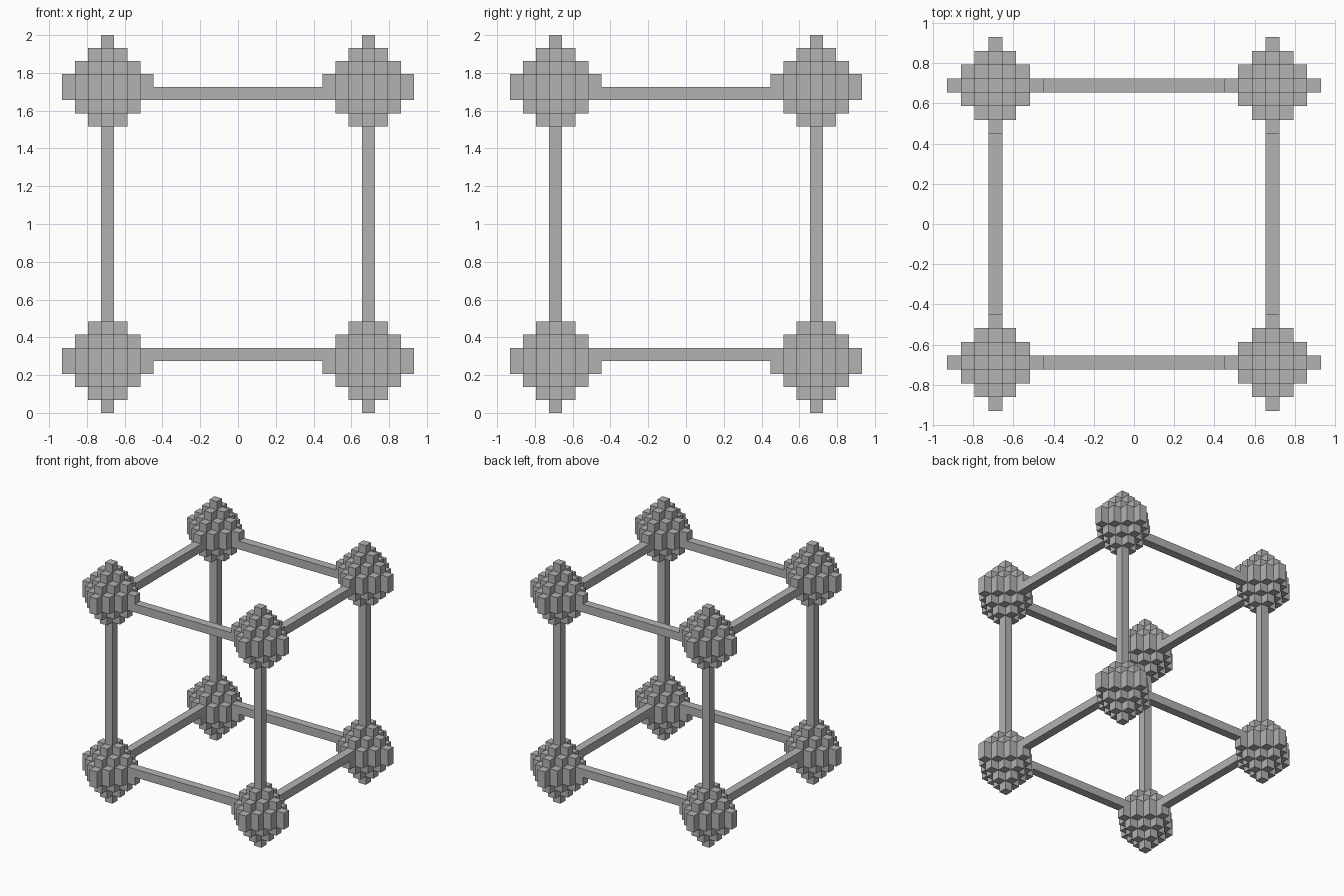
import bpy
import bmesh
from itertools import product
from mathutils import Vector

if "Cube" in bpy.data.objects:
    bpy.data.objects.remove(bpy.data.objects["Cube"], do_unlink=True)

UNIT = 2 / 29            # edge of one block
CORNER = 10 * UNIT       # distance of the corner clusters from the centre axis
LOW, HIGH = 4 * UNIT, 25 * UNIT
LAYERS = (0, 1, 2, 3, 3, 2, 1, 0)   # diamond radius of each layer

grey = bpy.data.materials.new("stone grey")
grey.use_nodes = True
colour = (0.45, 0.45, 0.45, 1)
grey.diffuse_color = colour
grey.node_tree.nodes["Principled BSDF"].inputs["Base Color"].default_value = colour


def add_object(name, mesh, location):
    obj = bpy.data.objects.new(name, mesh)
    obj.location = location
    bpy.context.collection.objects.link(obj)
    return obj


# Blocky octahedron: only the exposed faces of its blocks
def cluster_mesh():
    cells = {(x, y, z)
             for z, r in enumerate(LAYERS)
             for x, y in product(range(-r, r + 1), repeat=2)
             if abs(x) + abs(y) <= r}
    bm = bmesh.new()
    for cell in cells:
        centre = Vector(cell) + Vector((0, 0, 0.5 - len(LAYERS) / 2))
        for axis, side in product(range(3), (-1, 1)):
            normal = Vector((0, 0, 0))
            normal[axis] = side
            if tuple(int(c + n) for c, n in zip(cell, normal)) in cells:
                continue
            u = Vector((0, 0, 0))
            u[(axis + 1) % 3] = 1
            v = normal.cross(u)
            corners = (u + v, v - u, -u - v, u - v)
            bm.faces.new([bm.verts.new((centre + (normal + c) / 2) * UNIT)
                          for c in corners])
    bmesh.ops.remove_doubles(bm, verts=bm.verts, dist=UNIT / 100)
    mesh = bpy.data.meshes.new("corner_cluster")
    bm.to_mesh(mesh)
    bm.free()
    mesh.materials.append(grey)
    return mesh


# Square bar along one axis
def bar_mesh(name, axis, length):
    bm = bmesh.new()
    bmesh.ops.create_cube(bm, size=UNIT)
    scale = Vector((1, 1, 1))
    scale[axis] = length
    bmesh.ops.scale(bm, vec=scale, verts=bm.verts)
    mesh = bpy.data.meshes.new(name)
    bm.to_mesh(mesh)
    bm.free()
    mesh.materials.append(grey)
    return mesh


cluster = cluster_mesh()
cross_bar = bar_mesh("cross_bar", 0, 13)
side_bar = bar_mesh("side_bar", 1, 13)
post = bar_mesh("post", 2, 13)

# Eight corner clusters
for x, y, z in product((-CORNER, CORNER), (-CORNER, CORNER), (LOW, HIGH)):
    add_object("corner_cluster", cluster, (x, y, z))

# Horizontal bars sit in the inner of each cluster's two middle layers
for s, z in product((-CORNER, CORNER), (LOW + UNIT / 2, HIGH - UNIT / 2)):
    add_object("cross_bar", cross_bar, (0, s, z))
    add_object("side_bar", side_bar, (s, 0, z))

# Upright posts
for x, y in product((-CORNER, CORNER), repeat=2):
    add_object("post", post, (x, y, (LOW + HIGH) / 2))
